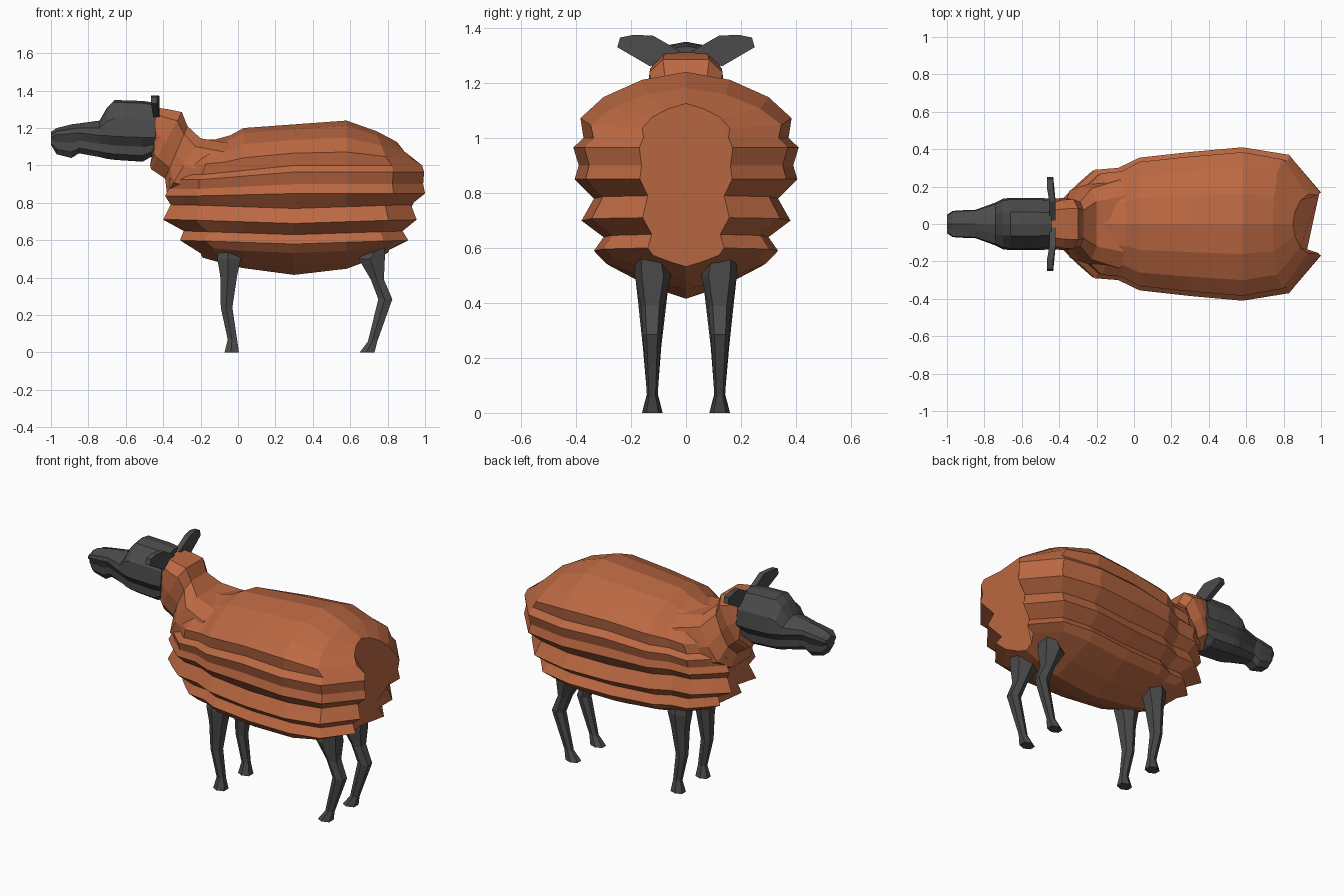
import bpy, bmesh, math

if "Cube" in bpy.data.objects:
    bpy.data.objects.remove(bpy.data.objects["Cube"])


def material(name, rgb):
    m = bpy.data.materials.new(name)
    m.diffuse_color = (*rgb, 1)
    m.use_nodes = True
    m.node_tree.nodes["Principled BSDF"].inputs["Base Color"].default_value = m.diffuse_color
    return m


WOOL = material("rust wool", (0.50, 0.14, 0.055))
DARK = material("charcoal skin", (0.07, 0.07, 0.071))


def loft(name, rings, mat):
    """Skin a list of closed rings and cap both ends."""
    bm = bmesh.new()
    vs = [[bm.verts.new(p) for p in r] for r in rings]
    n = len(rings[0])
    for a, b in zip(vs, vs[1:]):
        for i in range(n):
            j = (i + 1) % n
            bm.faces.new((a[i], a[j], b[j], b[i]))
    bm.faces.new(vs[0])
    bm.faces.new(vs[-1])
    bmesh.ops.remove_doubles(bm, verts=bm.verts, dist=0.0005)
    bmesh.ops.recalc_face_normals(bm, faces=bm.faces)
    me = bpy.data.meshes.new(name)
    bm.to_mesh(me)
    bm.free()
    me.materials.append(mat)
    ob = bpy.data.objects.new(name, me)
    bpy.context.collection.objects.link(ob)
    return ob


def interp(pts, x):
    if x <= pts[0][0]:
        return pts[0][1]
    for (x0, y0), (x1, y1) in zip(pts, pts[1:]):
        if x <= x1:
            return y0 + (y1 - y0) * (x - x0) / (x1 - x0)
    return pts[-1][1]


# --- Fleece: ridged side profile swept along the back ---
PLAN = [(-.39, .13), (-.31, .21), (-.22, .29), (-.09, .30), (.03, .355),
        (.3, .385), (.58, .41), (.82, .37), (.98, .17)]
SPINE = [(-.22, 1.14), (-.08, 1.14), (.03, 1.20), (.58, 1.24), (.75, 1.18), (.86, 1.12)]
KEEL = [(-.2, .51), (0, .455), (.3, .415), (.6, .45), (.82, .54)]
# level: half width, front x, back x, z; z below 0 blends to the keel, above 2 to the spine
LEVELS = [(0, -.19, .80, -1), (.14, -.20, .81, -.75), (.29, -.24, .85, -.33),
          (.335, -.31, .91, .60), (.30, -.29, .88, .65), (.38, -.40, .955, .71),
          (.335, -.36, .925, .79), (.405, -.39, 1.0, .85), (.39, -.37, .99, .90),
          (.41, -.37, .995, .965), (.373, -.34, .985, 1.0), (.384, -.31, .93, 2.3),
          (.30, -.27, .89, 2.62), (.16, -.24, .86, 2.88), (0, -.22, .85, 3)]


def fleece_point(station, level):
    px, py = station
    w, xf, xb, z = level
    if px < .03:
        x = .03 + (px - .03) * (xf - .03) / (-.42)
    elif px > .58:
        x = .58 + (px - .58) * (xb - .58) / .40
    else:
        x = px
    if z < 0:
        z = .59 + (interp(KEEL, x) - .59) * -z
    elif z > 2:
        base = 1.0 - .05 * min(1, max(0, (.3 - x) / .5))
        z = base + (interp(SPINE, x) - base) * (z - 2)
    elif z > .8:
        z -= .05 * min(1, max(0, (.3 - x) / .5)) * (z - .8) / .2
    else:
        z -= .02 * max(0, 1 - abs(x - .3) / .6)
    return x, py * w / .41, z


rings = []
for s in PLAN:
    half = [fleece_point(s, l) for l in LEVELS]
    rings.append(half + [(x, -y, z) for x, y, z in half[-2:0:-1]])
loft("fleece", rings, WOOL)

# --- Woolly neck: octagonal rings from chin to shoulders ---
NECK = [(-.45, 1.08, -.44, 1.31, .12), (-.47, 1.00, -.37, 1.30, .135),
        (-.465, .98, -.30, 1.285, .14), (-.39, .93, -.27, 1.21, .125),
        (-.38, .85, -.20, 1.145, .20), (-.20, .80, -.05, 1.12, .25)]
OCT = [(0, .45), (.2, .9), (.5, 1), (.85, .95), (1, .6)]
OCT = OCT + [(t, -w) for t, w in reversed(OCT)]
loft("neck", [[(xb + (xt - xb) * t, w * k, zb + (zt - zb) * t) for t, k in OCT]
              for xb, zb, xt, zt, w in NECK], WOOL)

# --- Head: muzzle to skull, with a cheek ridge along each side ---
HEAD = [(-1.0, 1.11, 1.18, .05, 1.15), (-.97, 1.06, 1.20, .07, 1.165),
        (-.89, 1.04, 1.22, .075, 1.17), (-.85, 1.065, 1.225, .075, 1.175),
        (-.74, 1.045, 1.24, .115, 1.16), (-.70, 1.035, 1.31, .135, 1.16),
        (-.66, 1.03, 1.35, .14, 1.155), (-.51, 1.02, 1.345, .14, 1.15),
        (-.44, 1.06, 1.335, .135, 1.15)]
rings = []
for x, zb, zt, w, zc in HEAD:
    half = [(.4, zb), (.72, zb + (zc - zb) * .25), (.74, zb + (zc - zb) * .62),
            (1, zc), (.93, zc + (zt - zc) * .5), (.45, zt - .012), (0, zt)]
    rings.append([(x, w * k, z) for k, z in half]
                 + [(x, -w * k, z) for k, z in reversed(half[:-1])])
loft("head", rings, DARK)

# --- Ears: thin tapered blades ---
EAR = [(.02, 1.315), (.12, 1.372), (.19, 1.375), (.24, 1.365), (.25, 1.33), (.13, 1.26)]
for side, label in ((1, "left"), (-1, "right")):
    loft("ear_" + label,
         [[(x + (.012 if y < .15 else 0), side * y, z) for y, z in EAR]
          for x in (-.465, -.432)], DARK)

# --- Legs: rows of z, front x, back x, inner y, outer y ---
FRONT_LEG = [(.60, -.10, .0, .08, .17), (.50, -.11, .015, .06, .185),
             (.41, -.095, -.005, .07, .175), (.24, -.092, -.03, .09, .157),
             (.07, -.055, -.005, .103, .142), (0, -.072, .005, .085, .16)]
HIND_LEG = [(.56, .70, .785, .07, .185), (.50, .645, .785, .055, .187),
            (.39, .71, .78, .08, .165), (.285, .75, .825, .09, .157),
            (.06, .695, .745, .103, .142), (0, .65, .73, .085, .16)]


def leg_ring(z, x0, x1, y0, y1, side):
    cx, cy, rx, ry = (x0 + x1) / 2, (y0 + y1) / 2, (x1 - x0) / 2, (y1 - y0) / 2
    shape = [(-1, -.5), (-1, .5), (-.1, 1), (1, .6), (1, -.6), (-.1, -1)]
    return [(cx + a * rx, side * (cy + b * ry), z) for a, b in shape]


for side, label in ((1, "left"), (-1, "right")):
    for name, rows in (("front_leg_", FRONT_LEG), ("hind_leg_", HIND_LEG)):
        loft(name + label, [leg_ring(*r, side) for r in rows], DARK)
